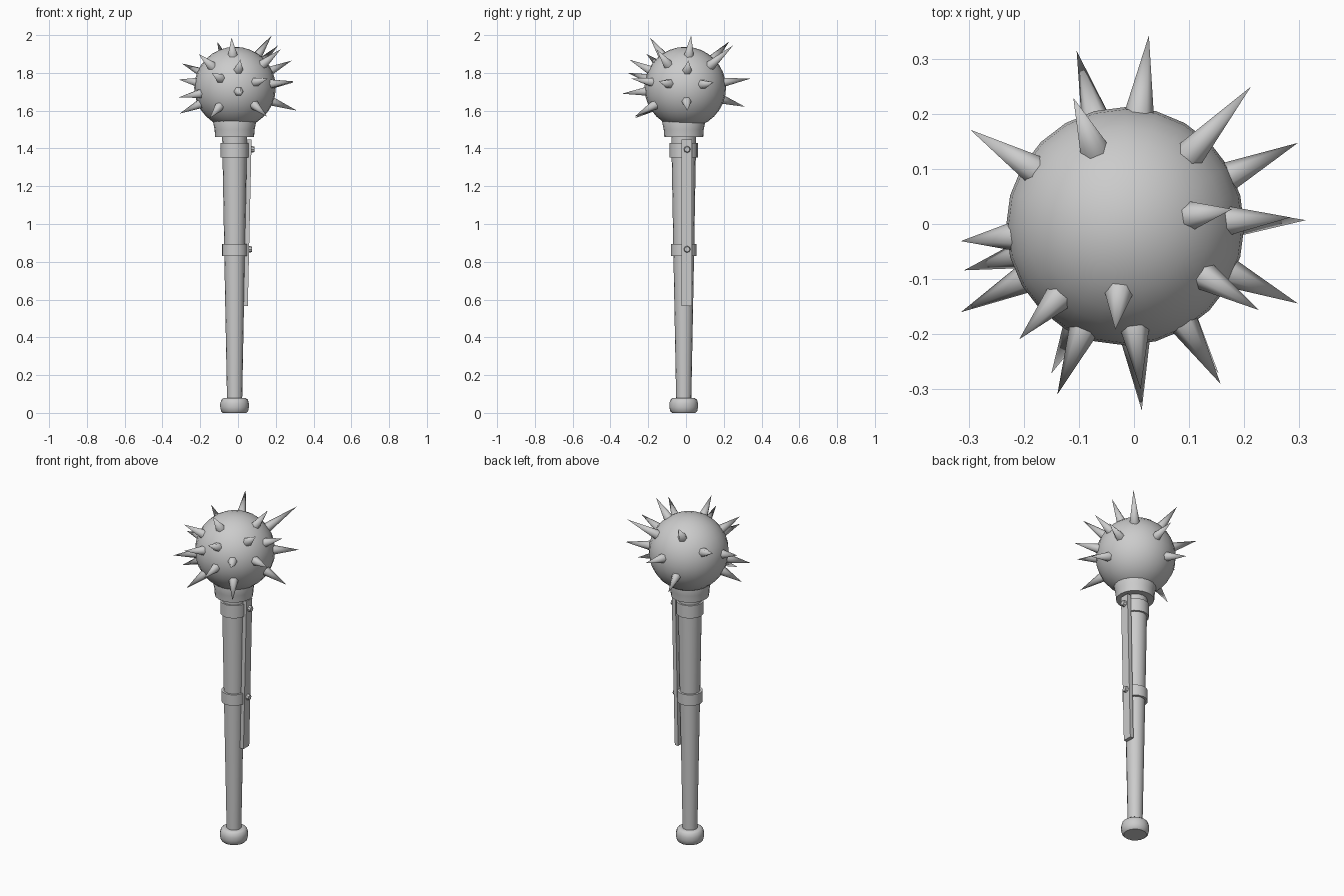
import bpy, bmesh, math
from mathutils import Vector

if "Cube" in bpy.data.objects:
    bpy.data.objects.remove(bpy.data.objects["Cube"])

AX, AY = -0.018, -0.012          # shaft axis
HEAD = Vector((-0.016, -0.004, 1.722))


def finish(name, bm, angle=40):
    bmesh.ops.recalc_face_normals(bm, faces=bm.faces)
    me = bpy.data.meshes.new(name)
    bm.to_mesh(me)
    bm.free()
    ob = bpy.data.objects.new(name, me)
    bpy.context.collection.objects.link(ob)
    bpy.ops.object.select_all(action='DESELECT')
    ob.select_set(True)
    bpy.context.view_layer.objects.active = ob
    bpy.ops.object.shade_smooth_by_angle(angle=math.radians(angle))
    return ob


def lathe(name, profile, sides=16, closed=False):
    """Revolve (radius, z) points about the shaft axis."""
    bm = bmesh.new()
    rings = [[bm.verts.new((AX + r * math.cos(2 * math.pi * i / sides),
                            AY + r * math.sin(2 * math.pi * i / sides), z))
              for i in range(sides)] for r, z in profile]
    pairs = list(zip(rings, rings[1:])) + ([(rings[-1], rings[0])] if closed else [])
    for a, b in pairs:
        for i in range(sides):
            j = (i + 1) % sides
            bm.faces.new((a[i], a[j], b[j], b[i]))
    if not closed:
        bm.faces.new(rings[0])
        bm.faces.new(rings[-1])
    return finish(name, bm)


# Handle, pommel and head socket
lathe("shaft", [(0.04, 0.06), (0.054, 0.80), (0.066, 1.47)])
lathe("pommel", [(0.062, 0.0), (0.071, 0.008), (0.076, 0.03), (0.076, 0.05),
                 (0.070, 0.07), (0.058, 0.079), (0.04, 0.079)])
lathe("head_socket", [(0.103, 1.46), (0.106, 1.50), (0.115, 1.545), (0.10, 1.60)], 20)

# Metal bands round the shaft
for name, z0, z1, r in (("upper_band", 1.353, 1.428, 0.075),
                        ("lower_band", 0.830, 0.895, 0.068)):
    lathe(name, [(r, z0), (r, z1), (r - 0.022, z1), (r - 0.022, z0)], closed=True)

# Round head
bm = bmesh.new()
bmesh.ops.create_uvsphere(bm, u_segments=24, v_segments=16, radius=0.216)
bmesh.ops.translate(bm, vec=HEAD, verts=bm.verts)
finish("head", bm)

# Spikes, given by their tips
tips = [
    (0.027, 0.342, 1.77), (-0.104, 0.314, 1.62), (-0.11, 0.229, 1.966),
    (-0.297, 0.171, 1.85), (-0.314, -0.031, 1.765), (-0.308, -0.084, 1.585),
    (-0.314, -0.16, 1.67), (-0.208, -0.209, 1.90), (-0.15, -0.271, 1.56),
    (-0.139, -0.309, 1.80), (-0.034, -0.191, 1.987), (0.012, -0.30, 1.87),
    (0.014, -0.338, 1.69), (0.153, -0.27, 1.57), (0.157, -0.29, 1.77),
    (0.226, -0.156, 1.925), (0.297, -0.144, 1.755), (0.312, 0.007, 1.60),
    (0.284, 0.012, 1.865), (0.178, 0.027, 1.998), (0.297, 0.147, 1.75),
    (0.212, 0.249, 1.945),
]
bm = bmesh.new()
for t in tips:
    tip = Vector(t)
    d = (tip - HEAD).normalized()
    rot = d.to_track_quat('Z', 'Y')
    base = HEAD + d * 0.196
    ring = [bm.verts.new(base + rot @ Vector((0.029 * math.cos(a), 0.029 * math.sin(a), 0)))
            for a in (2 * math.pi * i / 6 for i in range(6))]
    apex = bm.verts.new(tip)
    for i in range(6):
        bm.faces.new((ring[i], ring[(i + 1) % 6], apex))
    bm.faces.new(ring[::-1])
finish("spikes", bm, 65)

# Side strip, leaning with the taper of the shaft
bm = bmesh.new()
bmesh.ops.create_cube(bm, size=1)
for v in bm.verts:
    top = v.co.z > 0
    outer = v.co.x > 0
    v.co.x = (0.072 if outer else 0.048) if top else (0.052 if outer else 0.030)
    v.co.y = 0.004 + v.co.y * 0.054
    v.co.z = 1.447 if top else 0.565
finish("side_strip", bm)

# Bolts through strip and bands
for name, x, z in (("upper_bolt", 0.075, 1.395), ("lower_bolt", 0.062, 0.866)):
    bm = bmesh.new()
    bmesh.ops.create_cone(bm, cap_ends=True, segments=8, radius1=0.020, radius2=0.014, depth=0.024)
    q = Vector((1, 0, 0)).to_track_quat('Z', 'Y')
    for v in bm.verts:
        v.co = q @ v.co + Vector((x, 0.006, z))
    finish(name, bm, 30)
